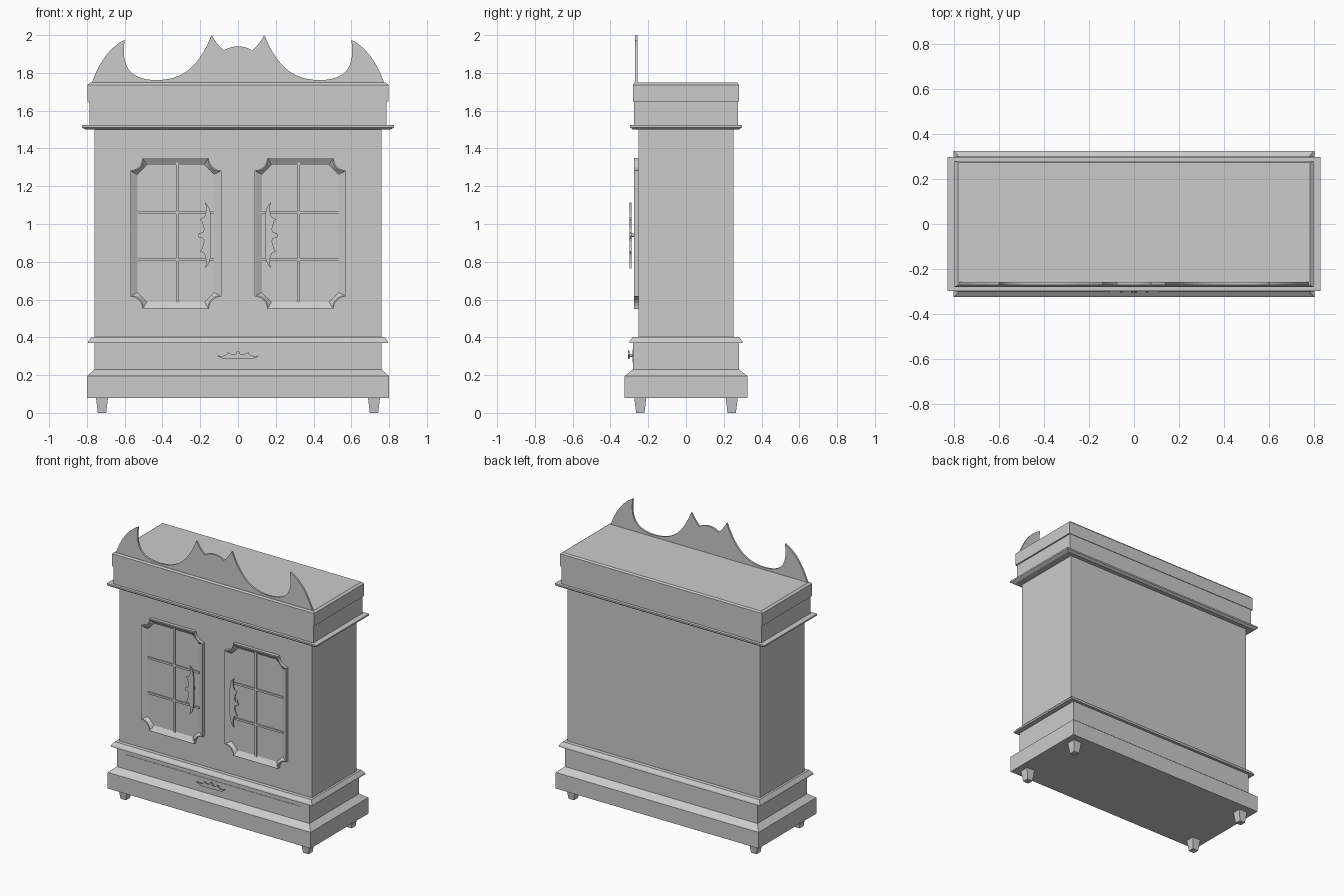
import bpy, bmesh
from math import sin, cos, pi
from mathutils import Vector
from mathutils.geometry import interpolate_bezier

if "Cube" in bpy.data.objects:
    bpy.data.objects.remove(bpy.data.objects["Cube"])


def finish(name, bm):
    bmesh.ops.recalc_face_normals(bm, faces=bm.faces)
    me = bpy.data.meshes.new(name)
    bm.to_mesh(me)
    bm.free()
    ob = bpy.data.objects.new(name, me)
    bpy.context.collection.objects.link(ob)
    return ob


def loft(name, rings):
    """Skin a stack of closed rings and cap both ends."""
    bm = bmesh.new()
    vs = [[bm.verts.new(p) for p in r] for r in rings]
    n = len(vs[0])
    for a, b in zip(vs, vs[1:]):
        for i in range(n):
            j = (i + 1) % n
            bm.faces.new((a[i], a[j], b[j], b[i]))
    bm.faces.new(vs[0])
    bm.faces.new(vs[-1])
    return finish(name, bm)


def tier(name, levels, cx=0, cy=0):
    """Stack of rectangles given as (half x, half y, z)."""
    return loft(name, [[(cx + sx * hx, cy + sy * hy, z)
                        for sx, sy in ((-1, -1), (1, -1), (1, 1), (-1, 1))]
                       for hx, hy, z in levels])


def plate(name, outline, y0, y1):
    """Flat x-z outline given thickness along y."""
    return loft(name, [[(x, y, z) for x, z in outline] for y in (y0, y1)])


def bar(name, x0, x1, z0, z1, y0, y1):
    return plate(name, [(x0, z0), (x1, z0), (x1, z1), (x0, z1)], y0, y1)


def stud(name, x, z, r, y0, y1):
    return plate(name, [(x + r * cos(i * pi / 6), z + r * sin(i * pi / 6))
                        for i in range(12)], y0, y1)


def curve(pts, n=14):
    return [tuple(p) for p in interpolate_bezier(*[Vector(p) for p in pts], n)]


# Carcass tiers, bottom to top
tier("base_plinth", [(.80, .325, .08), (.80, .325, .195), (.76, .28, .23)])
tier("drawer_section", [(.76, .28, .23), (.76, .28, .37)])
tier("lower_moulding", [(.795, .30, .37), (.792, .298, .38), (.775, .28, .403)])
tier("cabinet_body", [(.76, .252, .40), (.76, .252, 1.50)])
tier("upper_moulding", [(.808, .28, 1.50), (.827, .297, 1.512), (.827, .297, 1.523)])
tier("frieze", [(.787, .276, 1.523), (.787, .276, 1.648)])
tier("top_cornice", [(.797, .28, 1.648), (.797, .28, 1.737), (.782, .272, 1.748)])

# Tapered feet
for sx in (-1, 1):
    for sy in (-1, 1):
        tier("foot", [(.022, .022, 0), (.032, .032, .08)], sx * .72, sy * .242)

# Horned crest along the front of the top
half = curve([(-.775, 1.745), (-.74, 1.84), (-.69, 1.93), (-.60, 1.975)])
half += curve([(-.60, 1.975), (-.62, 1.84), (-.58, 1.762), (-.43, 1.762)])[1:]
half += curve([(-.43, 1.762), (-.28, 1.762), (-.20, 1.85), (-.14, 2.0)])[1:]
half += curve([(-.14, 2.0), (-.12, 1.965), (-.10, 1.94), (-.075, 1.918)], 5)[1:]
half += curve([(-.075, 1.918), (-.05, 1.935), (-.03, 1.94), (0, 1.94)], 7)[1:]
plate("crest", half + [(-x, z) for x, z in half[-2::-1]], -.27, -.257)

# Bat-winged handle outline as (along, across)
wing = [(0, .069), (.011, .063), (.016, .042), (.033, .037), (.053, .042),
        (.075, .05), (.085, .058), (.095, .037), (.11, .03), (.127, .026),
        (.153, .026), (.175, .032), (.163, .02), (.148, .011), (.125, .004), (.095, 0)]
bat = wing + [(-a, b) for a, b in wing[:0:-1]]


# Window frame outlines: scooped corners outside, chamfered corners inside
def frame_ring(cx, cz, hx, hz, r, y, scooped):
    pts, n = [], 6
    for sx, sz in ((1, 1), (-1, 1), (-1, -1), (1, -1)):
        corner = []
        for i in range(n + 1):
            t = i / n
            if scooped:
                u, v = r * sin(t * pi / 2), r * cos(t * pi / 2)
            else:
                u, v = r * t, r * (1 - t)
            corner.append((cx + sx * (hx - u), y, cz + sz * (hz - v)))
        pts += corner if sx * sz > 0 else corner[::-1]
    return pts


def window_frame(name, cx, cz):
    specs = [(.242, .40, .066, -.251, True), (.242, .40, .066, -.275, True),
             (.237, .395, .066, -.275, True), (.203, .363, .05, -.254, False)]
    return loft(name, [frame_ring(cx, cz, hx, hz, r, y, s) for hx, hz, r, y, s in specs])


# Door windows, glazing bars and handles, mirrored
for s, side in ((-1, "left"), (1, "right")):
    cx, cz = s * .33, .95
    window_frame(side + "_window_frame", cx, cz)
    vx = s * .322
    bar(side + "_upright_glazing_bar", vx - .007, vx + .007, .58, 1.33, -.262, -.25)
    for z in (.81, 1.06):
        bar(side + "_cross_glazing_bar", cx - .205, cx + .205, z - .007, z + .007, -.262, -.25)
    plate(side + "_door_handle", [(s * (.143 + b), .94 + a) for a, b in bat], -.298, -.288)
    stud(side + "_handle_stud", s * .168, .94, .009, -.289, -.25)

# Drawer front and its handle
bar("drawer_front", -.69, .69, .267, .335, -.283, -.275)
plate("drawer_handle", [(a * .64, .285 + b * .64) for a, b in bat], -.307, -.299)
stud("drawer_handle_stud", 0, .304, .007, -.300, -.28)
